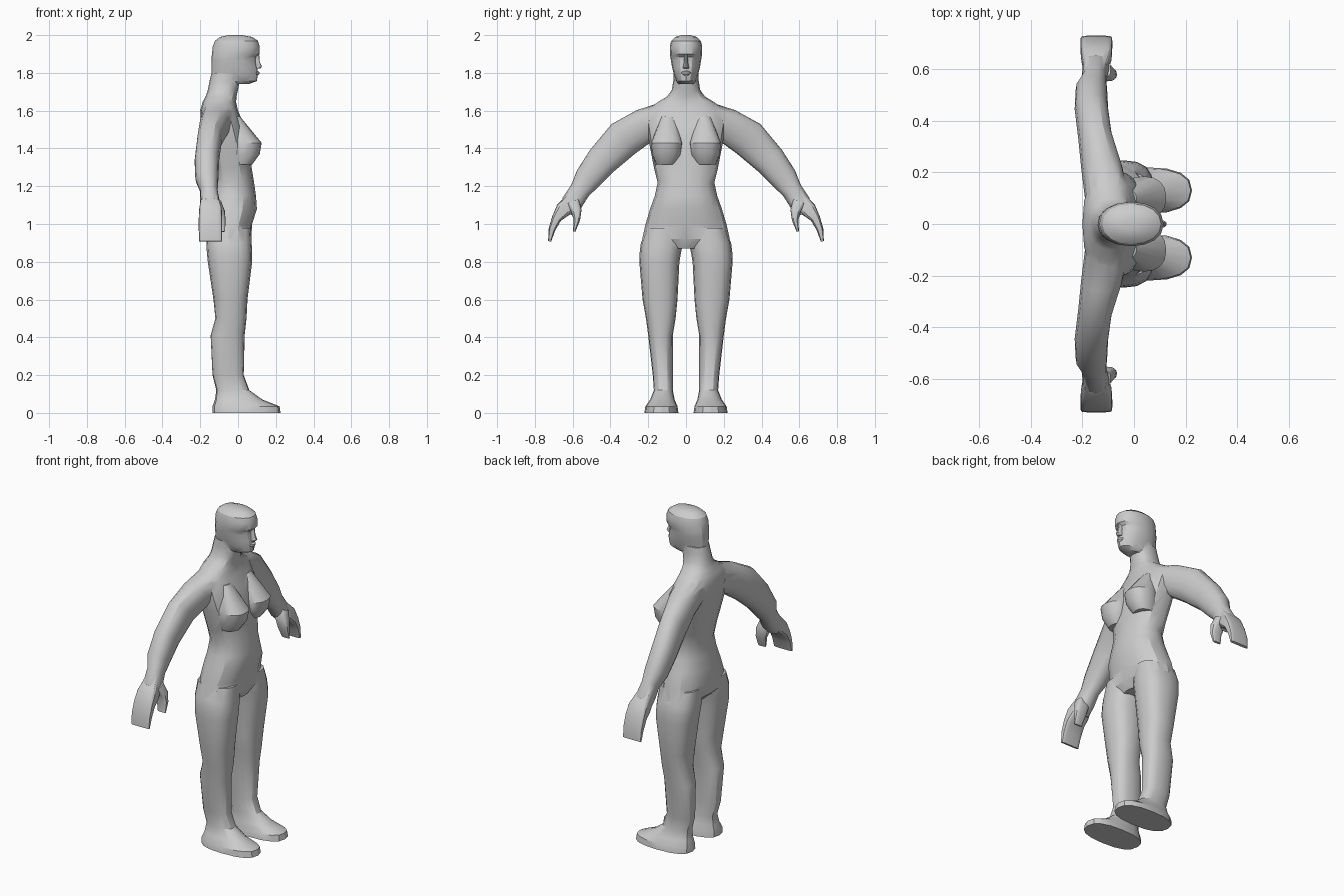
import bpy, bmesh
from math import cos, sin, pi, copysign
from mathutils import Vector

N = 16


def se(t, p):
    """Point on a superellipse of half size 1."""
    c, s = cos(t), sin(t)
    return copysign(abs(c) ** (2 / p), c), copysign(abs(s) ** (2 / p), s)


def skin(name, rings):
    """Closed loft through rings of points."""
    bm = bmesh.new()
    vs = [[bm.verts.new(p) for p in r] for r in rings]
    for a, b in zip(vs, vs[1:]):
        for i in range(N):
            j = (i + 1) % N
            bm.faces.new((a[i], a[j], b[j], b[i]))
    bm.faces.new(vs[0])
    bm.faces.new(vs[-1])
    bmesh.ops.recalc_face_normals(bm, faces=bm.faces)
    me = bpy.data.meshes.new(name)
    bm.to_mesh(me)
    bm.free()
    ob = bpy.data.objects.new(name, me)
    bpy.context.collection.objects.link(ob)
    return ob


def stack(name, rows, side=1, p=2.3):
    """Rows (z, front x, back x, y min, y max) stacked upward."""
    rings = []
    for z, xf, xb, y0, y1 in rows:
        ring = []
        for i in range(N):
            c, s = se(2 * pi * i / N, p)
            ring.append(((xf + xb) / 2 + c * (xf - xb) / 2,
                         side * ((y0 + y1) / 2 + s * (y1 - y0) / 2), z))
        rings.append(ring)
    return skin(name, rings)


def limb(name, rows, side=1, p=2.3):
    """Rows (y, z, x, half width, half depth) along a path in the yz plane."""
    pts = [Vector((0, r[0], r[1])) for r in rows]
    rings = []
    for k, (y, z, x, hw, hd) in enumerate(rows):
        d = (pts[min(k + 1, len(pts) - 1)] - pts[max(k - 1, 0)]).normalized()
        ring = []
        for i in range(N):
            c, s = se(2 * pi * i / N, p)
            ring.append((x + c * hd, side * (y - d.z * s * hw), z + d.y * s * hw))
        rings.append(ring)
    return skin(name, rings)


def sym(rows):
    return [(z, f, b, -w, w) for z, f, b, w in rows]


# Torso and neck
body = stack("body", sym([
    (.87, .045, -.12, .08), (.92, .07, -.17, .232), (1.0, .075, -.175, .214),
    (1.08, .1, -.165, .19), (1.15, .095, -.15, .165), (1.22, .085, -.14, .15),
    (1.3, .072, -.15, .17), (1.43, .06, -.18, .195), (1.52, .035, -.195, .21),
    (1.6, .0, -.2, .205), (1.645, -.01, -.188, .15), (1.675, -.008, -.172, .1),
    (1.71, .0, -.16, .075), (1.76, .01, -.15, .067), (1.8, .02, -.14, .065)]))

# Head
parts = [stack("head", sym([
    (1.742, .06, -.11, .04), (1.757, .1, -.135, .053), (1.79, .105, -.14, .064),
    (1.83, .102, -.14, .074), (1.865, .094, -.14, .08), (1.885, .097, -.14, .083),
    (1.9, .115, -.138, .085), (1.94, .115, -.134, .086), (1.97, .105, -.122, .078),
    (1.99, .075, -.095, .056), (2.0, .02, -.05, .025)]), p=2.15)]
# Nose and lips
parts.append(stack("nose", sym([
    (1.822, .115, .06, .016), (1.832, .127, .06, .016),
    (1.86, .115, .06, .01), (1.9, .112, .06, .009)])))
parts.append(stack("lips", sym([
    (1.785, .105, .06, .012), (1.795, .113, .06, .024),
    (1.805, .113, .06, .024), (1.813, .1, .06, .012)])))

for s in (1, -1):
    # Breast
    parts.append(stack("breast", [
        (1.57, .01, -.05, .06, .13), (1.43, .125, -.05, .018, .185),
        (1.37, .115, -.05, .025, .18), (1.315, .075, -.05, .05, .16)], s))
    # Leg and foot
    parts.append(stack("leg", [
        (.98, .068, -.165, .03, .205), (.9, .072, -.168, .016, .239),
        (.85, .075, -.165, .026, .245), (.8, .075, -.16, .035, .247),
        (.6, .05, -.13, .045, .23), (.5, .045, -.12, .055, .212),
        (.41, .035, -.145, .07, .2), (.2, .03, -.135, .07, .176),
        (.12, .06, -.115, .07, .17), (.07, .13, -.122, .06, .19),
        (.035, .22, -.135, .045, .215), (0, .225, -.135, .04, .22)], s, 2.5))
    # Arm
    parts.append(limb("arm", [
        (.1, 1.565, -.105, .085, .085), (.22, 1.52, -.125, .092, .08),
        (.33, 1.452, -.15, .1, .066), (.445, 1.335, -.165, .085, .065),
        (.52, 1.24, -.165, .072, .061), (.56, 1.18, -.155, .055, .047),
        (.605, 1.11, -.148, .056, .052), (.63, 1.06, -.147, .035, .045)], s))
    # Fingers and thumb
    parts.append(limb("fingers", [
        (.6, 1.13, -.15, .04, .045), (.65, 1.075, -.146, .042, .06),
        (.685, 1.03, -.146, .026, .062), (.71, .97, -.146, .018, .062),
        (.722, .908, -.146, .008, .06)], s, 4))
    parts.append(limb("thumb", [
        (.6, 1.12, -.13, .035, .04), (.58, 1.07, -.11, .028, .04),
        (.578, 1.02, -.1, .017, .034), (.592, .96, -.095, .006, .026)], s, 3))

# Fuse everything into one skin
bpy.context.view_layer.objects.active = body
body.select_set(True)
for part in parts:
    m = body.modifiers.new("union", 'BOOLEAN')
    m.operation = 'UNION'
    m.solver = 'EXACT'
    m.object = part
    bpy.ops.object.modifier_apply(modifier=m.name)
    bpy.data.objects.remove(part)
bpy.ops.object.shade_smooth_by_angle(angle=0.5)
